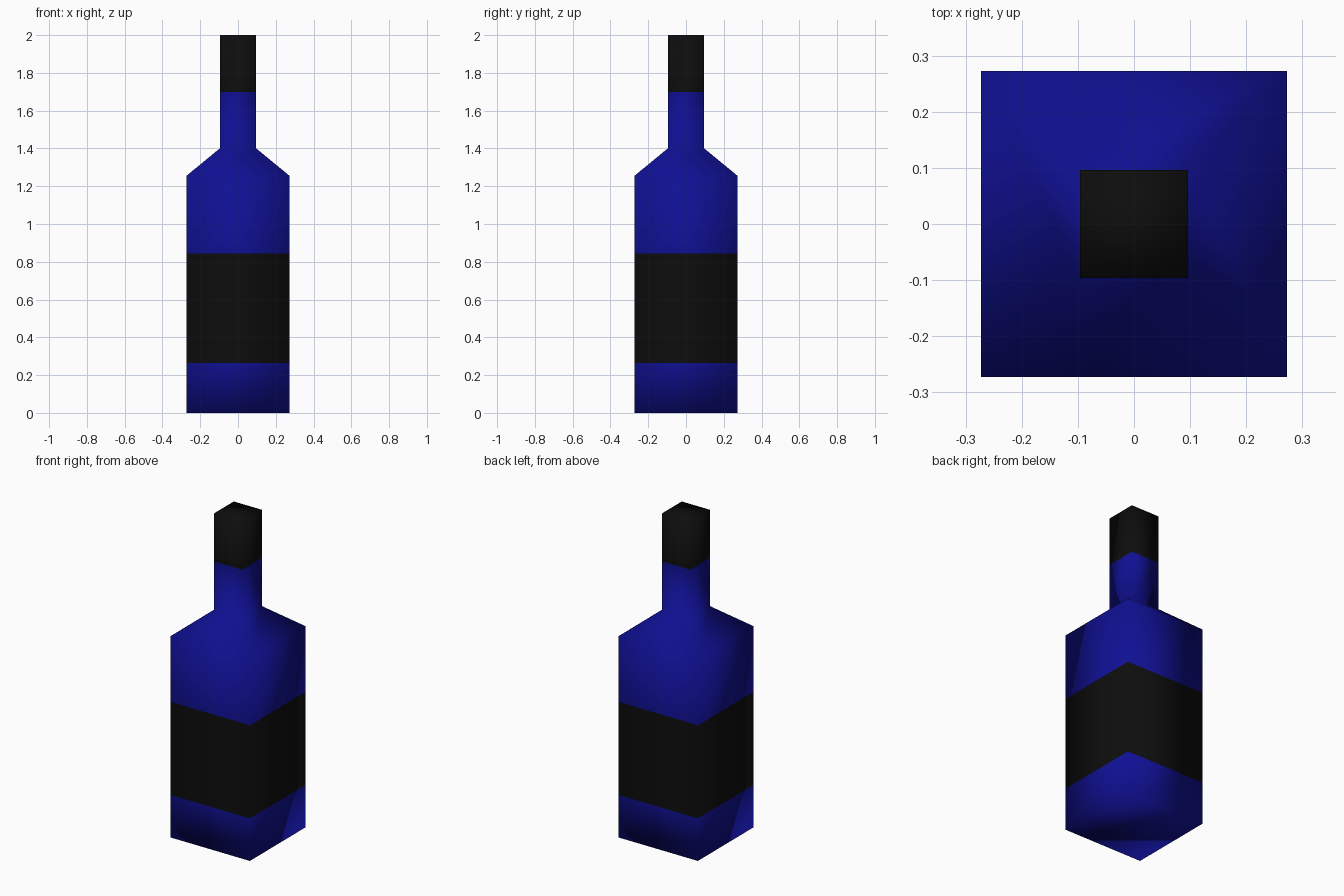
import bpy, bmesh

if "Cube" in bpy.data.objects:
    bpy.data.objects.remove(bpy.data.objects["Cube"])


def material(name, rgb):
    m = bpy.data.materials.new(name)
    m.diffuse_color = (*rgb, 1)
    m.use_nodes = True
    m.node_tree.nodes["Principled BSDF"].inputs["Base Color"].default_value = m.diffuse_color
    return m


blue = material("blue_glass", (0.005, 0.005, 0.29))
black = material("black_paper", (0.004, 0.004, 0.004))


def square_shell(name, profile, mat, bottom=False, top=False):
    """Stack square rings given as (half width, height) into a smooth shell."""
    bm = bmesh.new()
    rings = [[bm.verts.new((sx * r, sy * r, z))
              for sx, sy in ((-1, -1), (1, -1), (1, 1), (-1, 1))]
             for r, z in profile]
    for a, b in zip(rings, rings[1:]):
        for i in range(4):
            j = (i + 1) % 4
            bm.faces.new((a[i], a[j], b[j], b[i]))
    if bottom:
        bm.faces.new(rings[0][::-1])
    if top:
        bm.faces.new(rings[-1])
    for f in bm.faces:
        f.smooth = True
    mesh = bpy.data.meshes.new(name)
    bm.to_mesh(mesh)
    bm.free()
    mesh.materials.append(mat)
    obj = bpy.data.objects.new(name, mesh)
    bpy.context.collection.objects.link(obj)
    return obj


BODY, NECK = 0.273, 0.0965

# Bottle foot below the label
square_shell("bottle_base", [(BODY, 0), (BODY, 0.265)], blue, bottom=True)
# Label band flush with the body
square_shell("label", [(BODY, 0.265), (BODY, 0.845)], black)
# Upper body, sloped shoulder and neck
square_shell("bottle_upper", [(BODY, 0.845), (BODY, 1.255), (NECK, 1.40), (NECK, 1.70)], blue)
# Cap wrapped over the neck
square_shell("cap", [(NECK, 1.70), (NECK, 2.0)], black, top=True)
